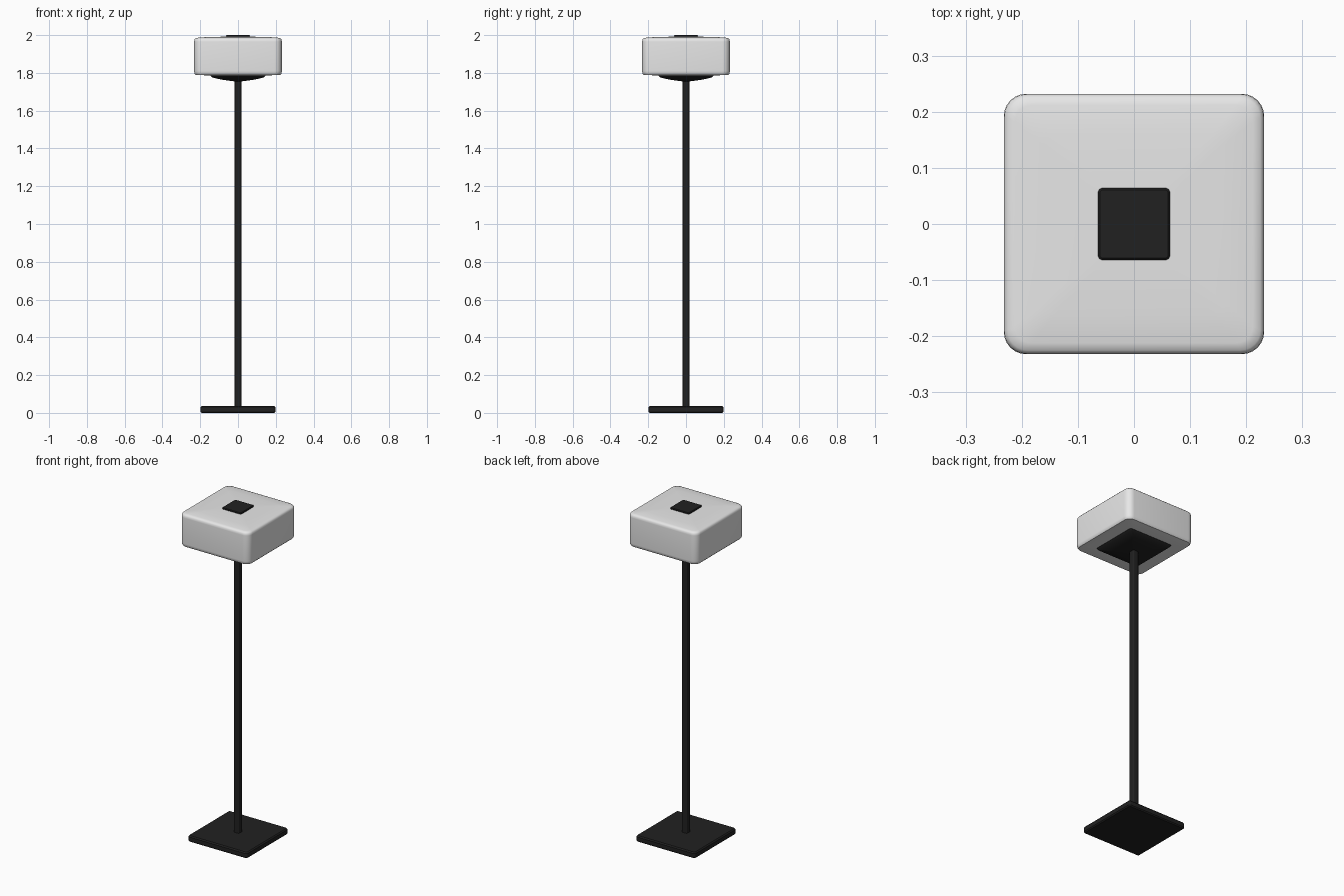
import bpy, bmesh, math

if "Cube" in bpy.data.objects:
    bpy.data.objects.remove(bpy.data.objects["Cube"])


def material(name, rgb):
    m = bpy.data.materials.new(name)
    m.diffuse_color = (*rgb, 1)
    m.use_nodes = True
    m.node_tree.nodes["Principled BSDF"].inputs["Base Color"].default_value = m.diffuse_color
    return m


black = material("black metal", (0.015, 0.015, 0.015))
white = material("white glass", (0.8, 0.8, 0.8))


def square_loft(name, mat, rings, seg=6):
    """Stack rounded squares given as (half width, corner radius, z) and cap both ends."""
    bm = bmesh.new()
    loops = []
    for half, rad, z in rings:
        loop = []
        for q in range(4):
            mid = math.pi / 4 + q * math.pi / 2
            cx = math.copysign(half - rad, math.cos(mid))
            cy = math.copysign(half - rad, math.sin(mid))
            for i in range(seg + 1):
                a = (q + i / seg) * math.pi / 2
                loop.append(bm.verts.new((cx + rad * math.cos(a), cy + rad * math.sin(a), z)))
        loops.append(loop)
    n = len(loops[0])
    for lo, hi in zip(loops, loops[1:]):
        for i in range(n):
            j = (i + 1) % n
            bm.faces.new((lo[i], lo[j], hi[j], hi[i]))
    bm.faces.new(loops[0][::-1])
    bm.faces.new(loops[-1])
    me = bpy.data.meshes.new(name)
    bm.to_mesh(me)
    bm.free()
    me.materials.append(mat)
    ob = bpy.data.objects.new(name, me)
    bpy.context.collection.objects.link(ob)
    bpy.ops.object.select_all(action='DESELECT')
    ob.select_set(True)
    bpy.context.view_layer.objects.active = ob
    bpy.ops.object.shade_smooth_by_angle(angle=math.radians(40))
    return ob


# floor plate
square_loft("base", black, [(0.192, 0.008, 0.0), (0.198, 0.014, 0.006),
                            (0.198, 0.014, 0.030), (0.192, 0.008, 0.037)])

# upright post
square_loft("pole", black, [(0.018, 0.005, 0.03), (0.018, 0.005, 1.78)], 3)

# shallow dish that carries the shade
square_loft("shade_holder", black, [(0.02, 0.006, 1.755), (0.09, 0.008, 1.765),
                                    (0.138, 0.01, 1.776), (0.147, 0.012, 1.786),
                                    (0.147, 0.012, 1.80)])

# soft-cornered glass shade with a faintly domed top
square_loft("shade", white, [(0.15, 0.02, 1.787), (0.21, 0.03, 1.788), (0.225, 0.035, 1.790),
                             (0.231, 0.04, 1.798), (0.232, 0.04, 1.81), (0.232, 0.04, 1.965),
                             (0.231, 0.04, 1.976), (0.225, 0.036, 1.983), (0.212, 0.03, 1.986),
                             (0.16, 0.02, 1.990), (0.06, 0.01, 1.992)])

# square cap on top
square_loft("top_cap", black, [(0.064, 0.008, 1.985), (0.064, 0.008, 1.997),
                               (0.061, 0.006, 2.0)])
